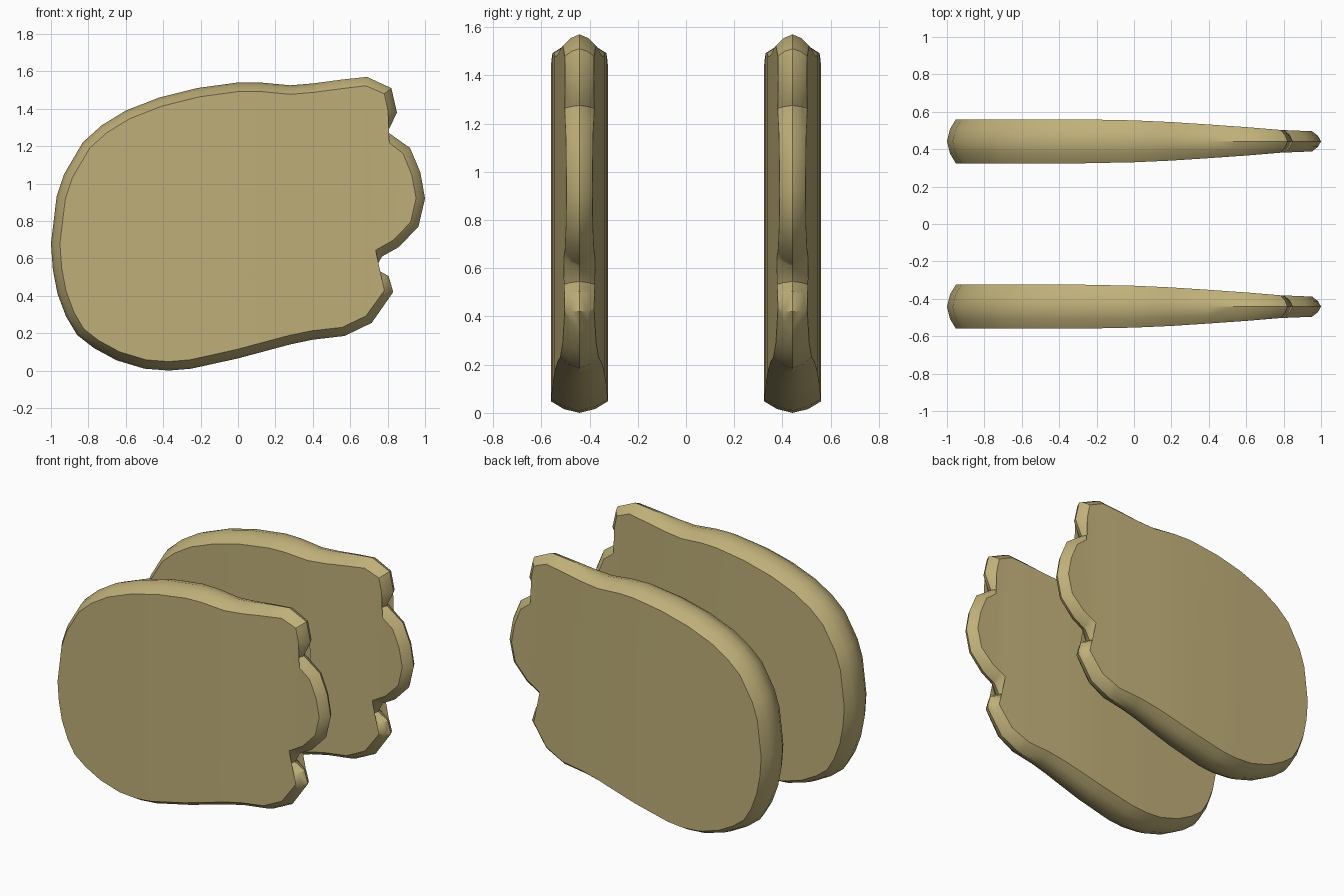
import bpy, bmesh, math
from mathutils import Vector

if "Cube" in bpy.data.objects:
    bpy.data.objects.remove(bpy.data.objects["Cube"])

# Silhouette in x, z, clockwise from the left edge
OUTLINE = [
    (-1, .68), (-.97, .93), (-.93, 1.05), (-.83, 1.22), (-.73, 1.31), (-.6, 1.39),
    (-.42, 1.46), (-.22, 1.51), (0, 1.54), (.12, 1.54), (.28, 1.525), (.4, 1.535),
    (.55, 1.555), (.69, 1.57), (.82, 1.51), (.85, 1.38), (.80, 1.275), (.92, 1.19),
    (.975, 1.06), (1, .92), (.965, .77), (.86, .66), (.77, .61), (.735, .545),
    (.805, .505), (.83, .42), (.715, .255), (.57, .185), (.4, .165), (.28, .14),
    (0, .065), (-.25, .01), (-.37, 0), (-.5, .01), (-.65, .055), (-.77, .12),
    (-.86, .19), (-.92, .29), (-.965, .41), (-.99, .54)]
# Rounded rim: inset from the silhouette, share of half thickness
RIM = [(.048, -1), (.016, -.55), (0, 0), (.016, .55), (.048, 1)]
# Half thickness along x, thinning toward the lobed end
TAPER = [(-1, .118), (-.3, .118), (0, .112), (.2, .103), (.4, .09),
         (.6, .076), (.78, .061), (1, .052)]
CENTRE_Y = -.442


def half_thickness(x):
    for (x0, h0), (x1, h1) in zip(TAPER, TAPER[1:]):
        if x <= x1:
            return h0 + (h1 - h0) * (x - x0) / (x1 - x0)
    return TAPER[-1][1]


def inset_point(i, d):
    a, b, c = (Vector(OUTLINE[k % len(OUTLINE)]) for k in (i - 1, i, i + 1))
    n = ((b - a).normalized() + (c - b).normalized()).normalized()
    return b + Vector((n.y, -n.x)) * d


# Rim rings joined by quads, closed by two caps
bm = bmesh.new()
count = len(OUTLINE)
rings = []
for d, share in RIM:
    pts = [inset_point(i, d) for i in range(count)]
    rings.append([bm.verts.new((p.x, share, p.y)) for p in pts])
for r0, r1 in zip(rings, rings[1:]):
    for i in range(count):
        j = (i + 1) % count
        bm.faces.new((r0[i], r0[j], r1[j], r1[i]))
caps = [bm.faces.new(rings[0]), bm.faces.new(rings[-1])]
bmesh.ops.triangulate(bm, faces=caps)

# Cross cuts let the flat sides follow the taper
for x, _ in TAPER[1:-1]:
    bmesh.ops.bisect_plane(bm, geom=bm.verts[:] + bm.edges[:] + bm.faces[:],
                           plane_co=(x, 0, 0), plane_no=(1, 0, 0), dist=1e-5)
for v in bm.verts:
    v.co.y = CENTRE_Y + v.co.y * half_thickness(v.co.x)
bmesh.ops.recalc_face_normals(bm, faces=bm.faces[:])

mesh = bpy.data.meshes.new("side_panels")
bm.to_mesh(mesh)
bm.free()
panel = bpy.data.objects.new("side_panels", mesh)
bpy.context.collection.objects.link(panel)

# Tan finish and smooth rim with a crisp face edge
tan = bpy.data.materials.new("tan")
tan.diffuse_color = (.52, .43, .19, 1)
tan.use_nodes = True
tan.node_tree.nodes["Principled BSDF"].inputs["Base Color"].default_value = tan.diffuse_color
mesh.materials.append(tan)
bpy.context.view_layer.objects.active = panel
panel.select_set(True)
bpy.ops.object.shade_smooth_by_angle(angle=math.radians(35))

# Matching panel on the other side
mirror = panel.modifiers.new("other_side", 'MIRROR')
mirror.use_axis = (False, True, False)
mirror.use_mirror_merge = False
